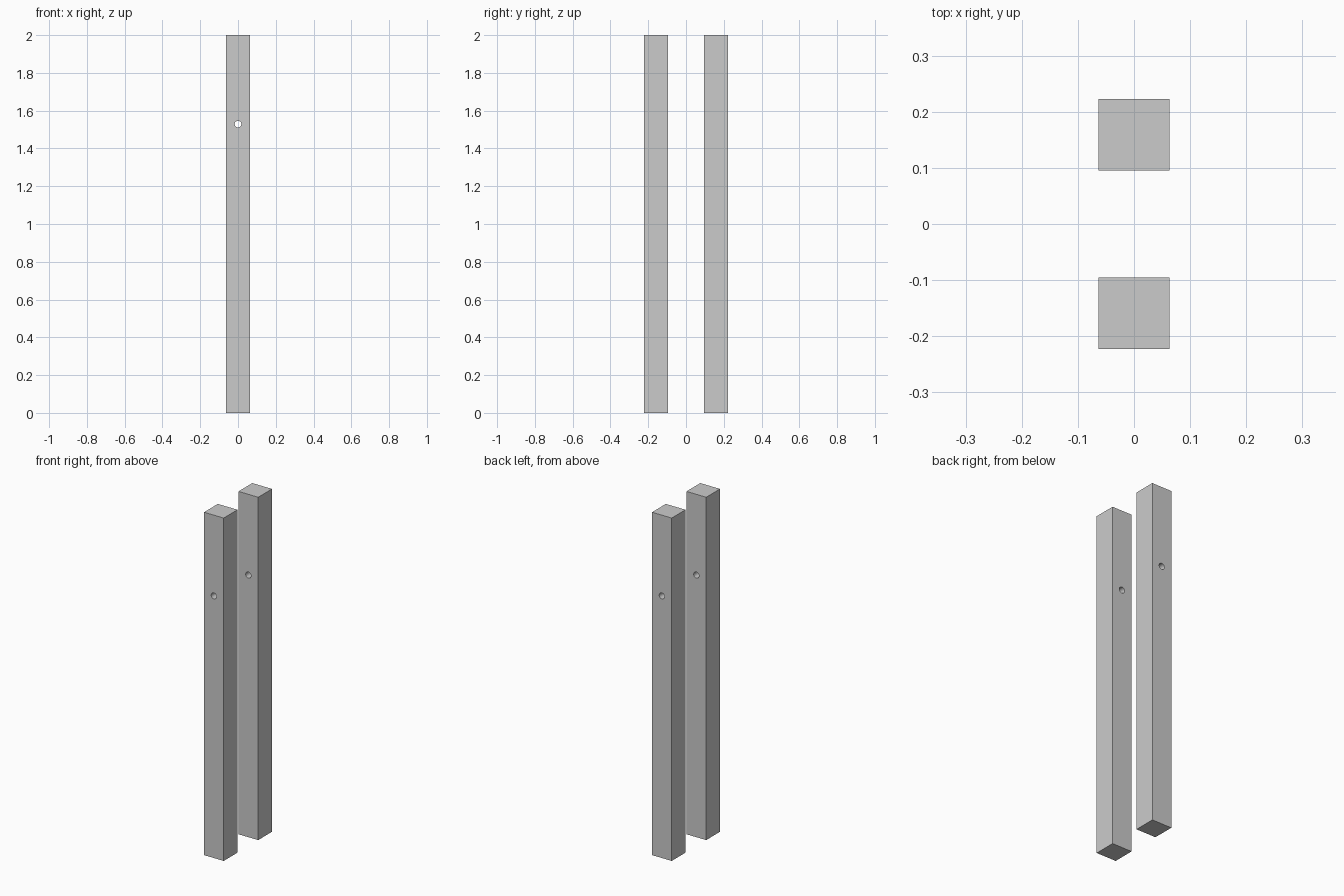
import bpy
import math

if "Cube" in bpy.data.objects:
    bpy.data.objects.remove(bpy.data.objects["Cube"])

WIDTH, HEIGHT = 0.127, 2.0
OFFSET_Y = 0.159
HOLE_Z, HOLE_R = 1.529, 0.0175

# Bar-shaped cutter running through both posts along y
bpy.ops.mesh.primitive_cylinder_add(vertices=32, radius=HOLE_R, depth=1.0,
                                    location=(0, 0, HOLE_Z),
                                    rotation=(math.pi / 2, 0, 0))
cutter = bpy.context.object
cutter.name = "hole_cutter"
cutter.hide_render = True


def drilled_post(name, y):
    """Square post with a round through-hole near the top."""
    bpy.ops.mesh.primitive_cube_add(size=1, location=(0, y, HEIGHT / 2))
    post = bpy.context.object
    post.name = name
    post.scale = (WIDTH, WIDTH, HEIGHT)
    bpy.ops.object.transform_apply(location=False, rotation=False, scale=True)
    drill = post.modifiers.new("drill", 'BOOLEAN')
    drill.operation = 'DIFFERENCE'
    drill.solver = 'EXACT'
    drill.object = cutter
    bpy.ops.object.modifier_apply(modifier=drill.name)
    bpy.ops.object.shade_smooth_by_angle(angle=math.radians(30))


# Front and back posts
drilled_post("front_post", -OFFSET_Y)
drilled_post("back_post", OFFSET_Y)

# The cutter is no longer needed
bpy.data.objects.remove(cutter, do_unlink=True)
